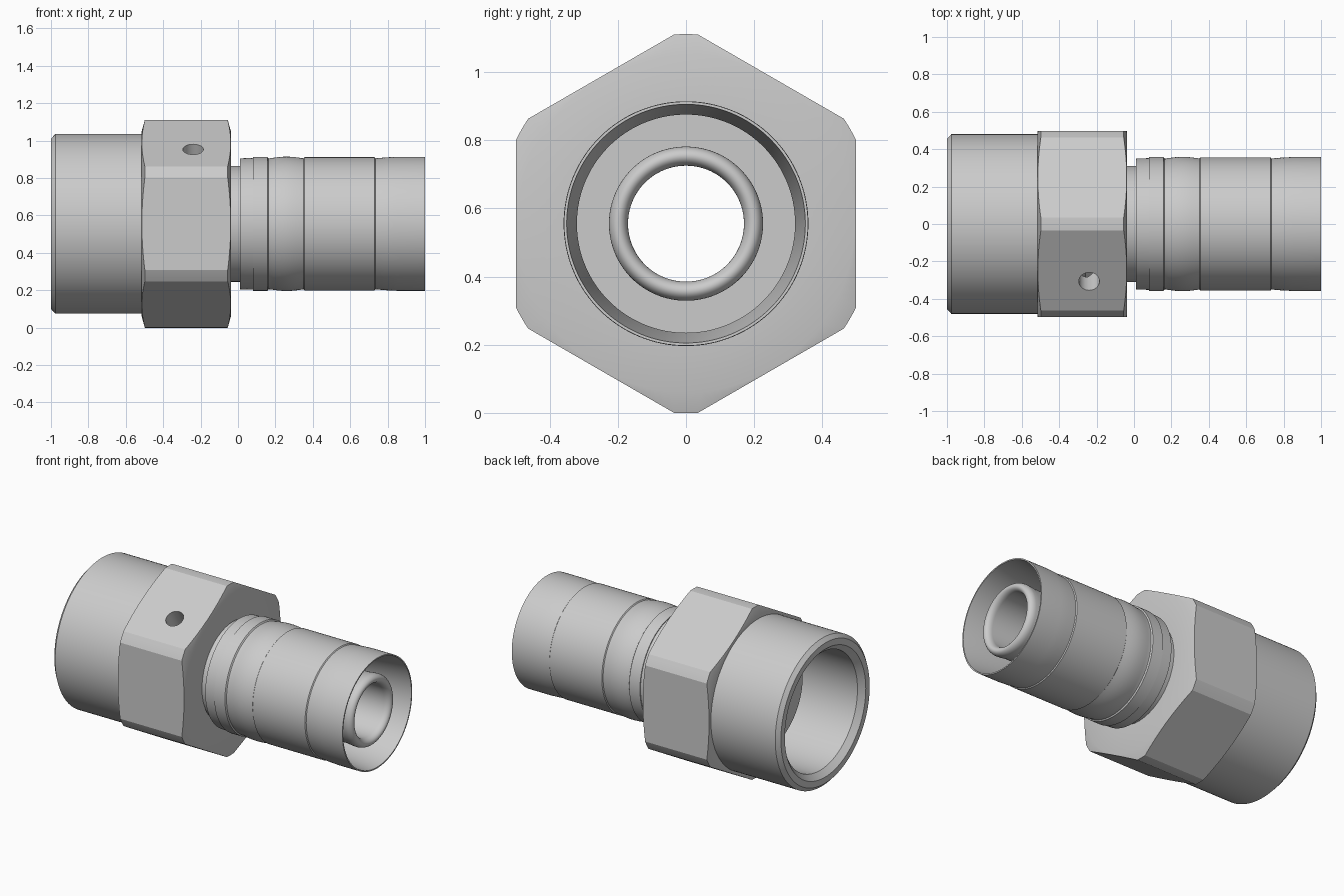
import bpy, bmesh
from math import pi, sin, cos
from mathutils import Matrix, Vector

if "Cube" in bpy.data.objects:
    bpy.data.objects.remove(bpy.data.objects["Cube"])

CZ = 0.555   # height of the fitting's axis
SEG = 128


def lathe(name, section):
    """Revolve a closed (x, radius) section around the x axis at height CZ."""
    bm = bmesh.new()
    rings = []
    for i in range(SEG):
        a = 2 * pi * i / SEG
        rings.append([bm.verts.new((x, r * sin(a), CZ + r * cos(a))) for x, r in section])
    n = len(section)
    for i in range(SEG):
        p, q = rings[i], rings[(i + 1) % SEG]
        for j in range(n):
            k = (j + 1) % n
            bm.faces.new((p[j], p[k], q[k], q[j]))
    bmesh.ops.recalc_face_normals(bm, faces=bm.faces)
    me = bpy.data.meshes.new(name)
    bm.to_mesh(me)
    bm.free()
    ob = bpy.data.objects.new(name, me)
    bpy.context.collection.objects.link(ob)
    return ob


def cutter(name, sides, radius, depth, matrix):
    bpy.ops.mesh.primitive_cylinder_add(vertices=sides, radius=radius, depth=depth)
    ob = bpy.context.object
    ob.name = name
    ob.data.transform(matrix)
    ob.hide_render = True
    return ob


def boolean(ob, tool, operation):
    mod = ob.modifiers.new(operation, 'BOOLEAN')
    mod.operation = operation
    mod.solver = 'EXACT'
    mod.object = tool
    bpy.context.view_layer.objects.active = ob
    bpy.ops.object.modifier_apply(modifier=mod.name)
    bpy.data.objects.remove(tool)


def smooth(ob):
    bpy.ops.object.select_all(action='DESELECT')
    ob.select_set(True)
    bpy.context.view_layer.objects.active = ob
    bpy.ops.object.shade_smooth_by_angle(angle=pi / 9)


# Swivel nut: round socket and hexagon share one section
nut = lathe("swivel_nut", [
    (-1, 0.455), (-0.977, 0.48), (-0.515, 0.48), (-0.515, 0.495),
    (-0.498, 0.556), (-0.055, 0.556), (-0.038, 0.495),
    (-0.038, 0.315), (-0.2, 0.315), (-0.25, 0.38), (-0.965, 0.38), (-1, 0.415)])

# Hexagon flats, corners pointing up and down
hexagon = cutter("hex_cutter", 6, 0.498 / cos(pi / 6), 3,
                 Matrix.Translation((0, 0, CZ)) @ Matrix.Rotation(pi / 6, 4, 'X')
                 @ Matrix.Rotation(pi / 2, 4, 'Y'))
boolean(nut, hexagon, 'INTERSECT')

# Vent hole square to the upper front flat
normal = Vector((0, -0.5, 0.866))
hole = cutter("vent_cutter", 40, 0.055, 0.36,
              Matrix.Translation((-0.24, -0.305, 0.95))
              @ normal.to_track_quat('Z', 'Y').to_matrix().to_4x4())
boolean(nut, hole, 'DIFFERENCE')
smooth(nut)

# Hose stem: seat inside the nut, neck, and nipple with a rounded tip
tip = [(0.93 + 0.04 * sin(t), 0.198 + 0.028 * cos(t))
       for t in (pi * i / 14 for i in range(15))]
stem = lathe("hose_stem",
             [(-0.6, 0.24), (-0.6, 0.34), (-0.58, 0.355), (-0.26, 0.355), (-0.21, 0.31),
              (0.05, 0.31), (0.05, 0.22), (0.87, 0.22), (0.9, 0.224)]
             + tip + [(-0.42, 0.17)])
smooth(stem)

# Crimped ferrule: stepped collar, shallow bulge, flared mouth
bulge = [(0.17 + 0.18 * i / 10, 0.35 + 0.009 * sin(pi * i / 10)) for i in range(11)]
ferrule = lathe("ferrule",
                [(0.01, 0.305), (0.01, 0.35), (0.08, 0.352), (0.08, 0.358), (0.157, 0.358),
                 (0.163, 0.35)] + bulge +
                [(0.355, 0.356), (0.73, 0.356), (0.735, 0.35), (0.79, 0.355), (0.85, 0.358),
                 (1, 0.358), (1, 0.35), (0.73, 0.32), (0.16, 0.32), (0.16, 0.215),
                 (0.06, 0.215), (0.06, 0.305)])
smooth(ferrule)
